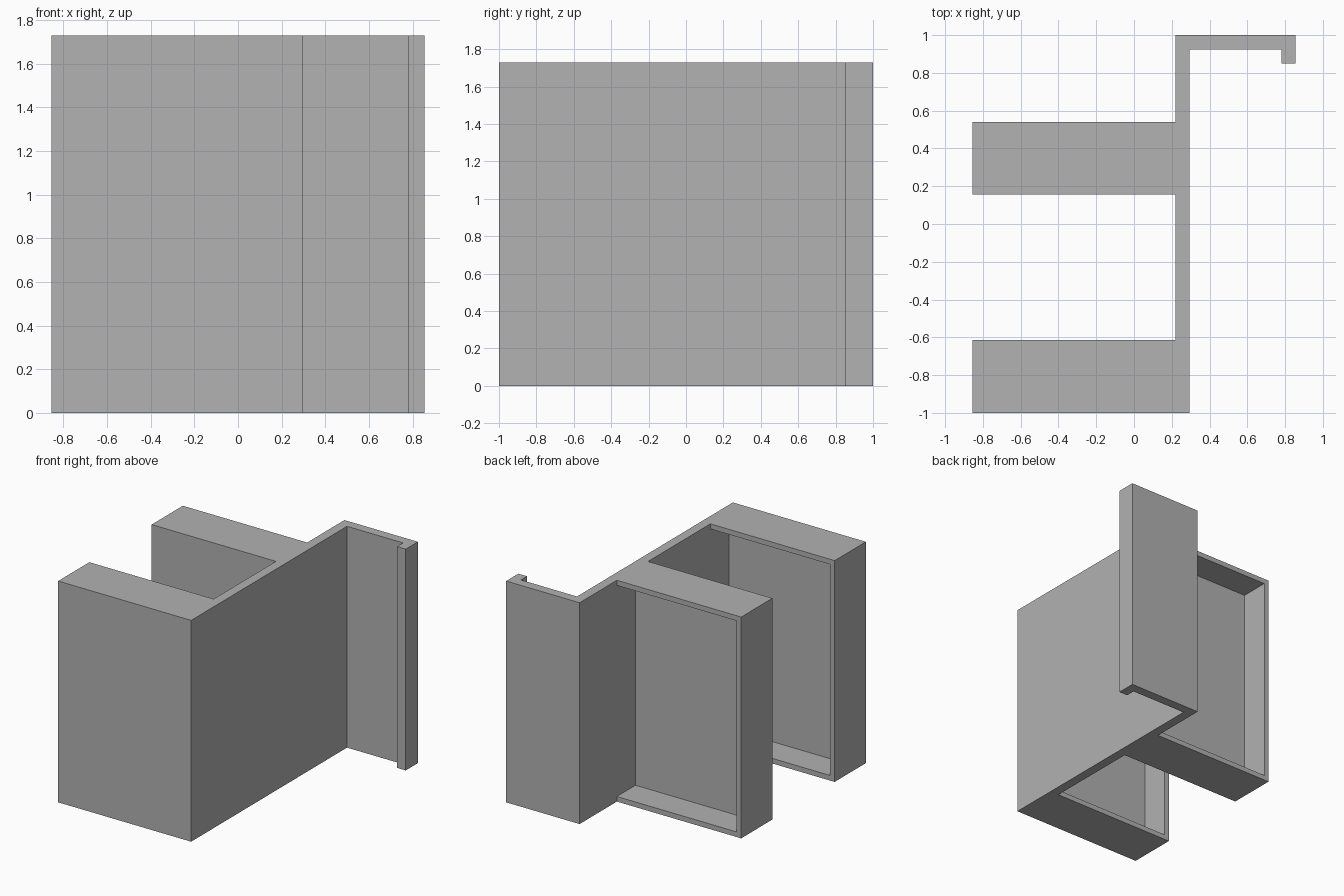
import bpy
import bmesh

cube = bpy.data.objects.get("Cube")
if cube:
    bpy.data.objects.remove(cube, do_unlink=True)

HEIGHT = 1.73
RIM = 0.04
POCKET_DEPTH = 0.23
ARM_END, PLATE_X = -0.855, 0.22
ARM_BACKS = (-0.615, 0.54)

grey = bpy.data.materials.new("plain grey")
grey.use_nodes = True
colour = (0.445, 0.445, 0.445, 1)
grey.diffuse_color = colour
grey.node_tree.nodes["Principled BSDF"].inputs["Base Color"].default_value = colour


def prism(name, outline, z0, z1):
    """Extrude a counter-clockwise plan outline between two heights."""
    bm = bmesh.new()
    base = bm.faces.new([bm.verts.new((x, y, z0)) for x, y in outline])
    top = bmesh.ops.extrude_face_region(bm, geom=[base])["geom"]
    verts = [v for v in top if isinstance(v, bmesh.types.BMVert)]
    bmesh.ops.translate(bm, verts=verts, vec=(0, 0, z1 - z0))
    bmesh.ops.recalc_face_normals(bm, faces=bm.faces[:])
    mesh = bpy.data.meshes.new(name)
    bm.to_mesh(mesh)
    bm.free()
    mesh.materials.append(grey)
    obj = bpy.data.objects.new(name, mesh)
    bpy.context.collection.objects.link(obj)
    return obj


# Bracket: upright plate with two thick arms and a hooked flange
bracket = prism("hook_bracket", [
    (ARM_END, -1), (0.295, -1), (0.295, 0.925), (0.78, 0.925),
    (0.78, 0.85), (0.855, 0.85), (0.855, 1), (PLATE_X, 1),
    (PLATE_X, ARM_BACKS[1]), (ARM_END, ARM_BACKS[1]),
    (ARM_END, 0.155), (PLATE_X, 0.155),
    (PLATE_X, ARM_BACKS[0]), (ARM_END, ARM_BACKS[0]),
], 0, HEIGHT)

# Pockets: open recess in the back of each arm, flush with the plate
cutters = []
for back in ARM_BACKS:
    x0, y0, y1 = ARM_END + RIM, back - POCKET_DEPTH, back + 0.1
    cutter = prism("pocket_cutter",
                   [(x0, y0), (PLATE_X, y0), (PLATE_X, y1), (x0, y1)],
                   RIM, HEIGHT - RIM)
    cutter.hide_render = True
    cut = bracket.modifiers.new("pocket", "BOOLEAN")
    cut.operation = "DIFFERENCE"
    cut.solver = "EXACT"
    cut.object = cutter
    cutters.append(cutter)

# Bake the cuts and drop the helpers
bpy.context.view_layer.update()
evaluated = bracket.evaluated_get(bpy.context.evaluated_depsgraph_get())
baked = bpy.data.meshes.new_from_object(evaluated)
bracket.modifiers.clear()
bracket.data = baked
for cutter in cutters:
    bpy.data.objects.remove(cutter, do_unlink=True)
